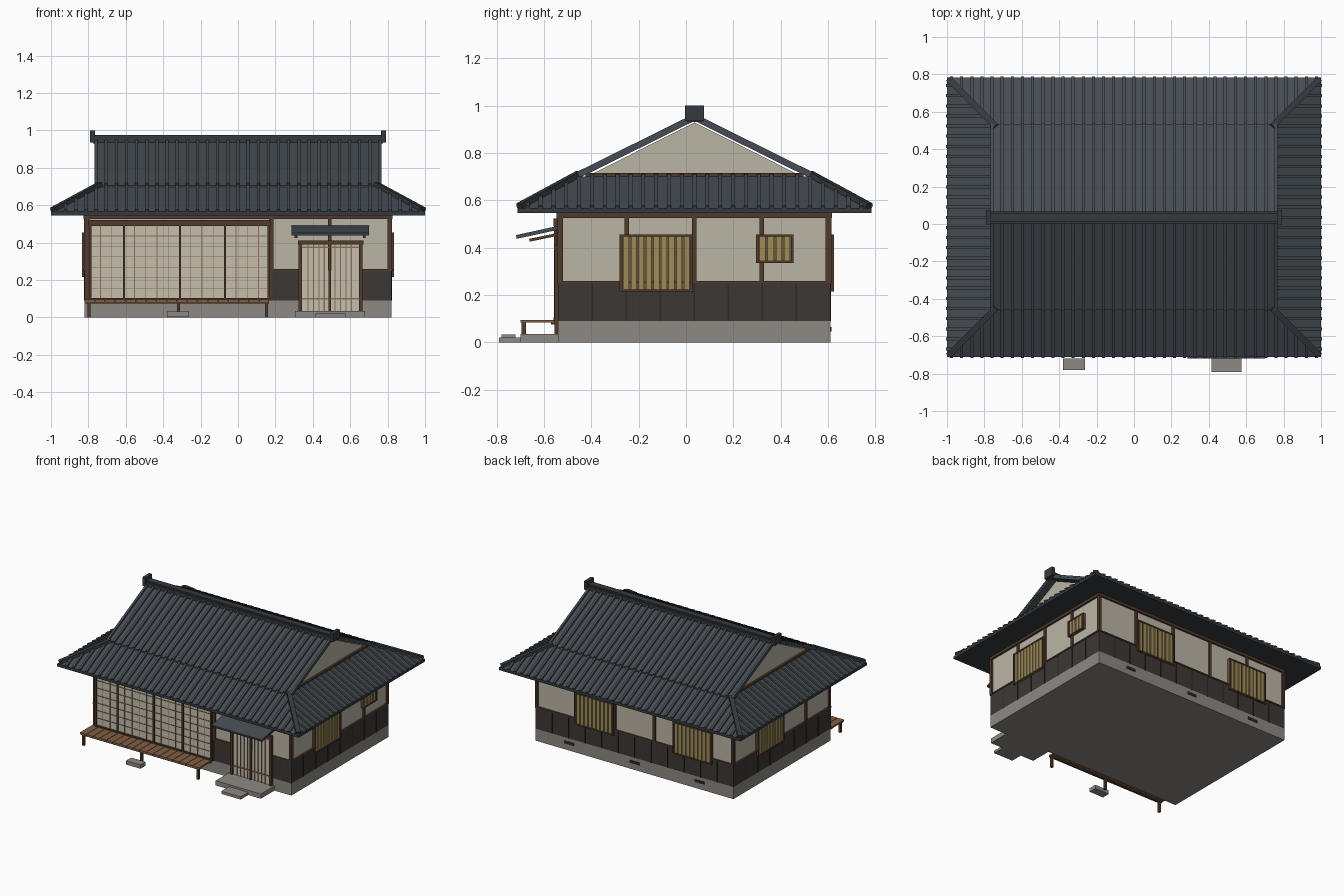
import bpy, bmesh
from mathutils import Vector

if "Cube" in bpy.data.objects:
    bpy.data.objects.remove(bpy.data.objects["Cube"])

YC = 0.036                    # depth centre of the house
XW, YF, YB = 0.82, -0.54, 0.61  # wall planes


def material(name, r, g, b):
    m = bpy.data.materials.new(name)
    m.diffuse_color = (r, g, b, 1)
    m.use_nodes = True
    m.node_tree.nodes["Principled BSDF"].inputs["Base Color"].default_value = m.diffuse_color
    return m


TILE = material("tile", .06, .072, .085)
TILE_DARK = material("tile_dark", .035, .042, .05)
PLASTER = material("plaster", .50, .46, .38)
PAPER = material("paper", .56, .52, .42)
STONE = material("stone", .27, .25, .225)
BOARD = material("dark_board", .045, .039, .035)
BATTEN = material("batten", .025, .022, .02)
WOOD = material("dark_wood", .085, .043, .025)
DECK = material("deck_wood", .22, .115, .055)
LATTICE = material("lattice_wood", .26, .16, .085)
SLAT = material("slat_wood", .34, .26, .10)
GAP = material("slat_gap", .15, .10, .04)


def finish(name, bm, mat):
    bmesh.ops.recalc_face_normals(bm, faces=bm.faces)
    me = bpy.data.meshes.new(name)
    bm.to_mesh(me)
    bm.free()
    me.materials.append(mat)
    bpy.context.collection.objects.link(bpy.data.objects.new(name, me))


def hexa(bm, v):
    """Six-sided solid from a bottom ring of four and a top ring of four."""
    v = [bm.verts.new(p) for p in v]
    for f in ((0, 1, 2, 3), (4, 5, 6, 7), (0, 1, 5, 4), (1, 2, 6, 5), (2, 3, 7, 6), (3, 0, 4, 7)):
        bm.faces.new([v[i] for i in f])


def ring(x0, x1, y0, y1, z):
    return [(x0, y0, z), (x1, y0, z), (x1, y1, z), (x0, y1, z)]


def boxes(name, mat, items):
    bm = bmesh.new()
    for x0, x1, y0, y1, z0, z1 in items:
        hexa(bm, ring(x0, x1, y0, y1, z0) + ring(x0, x1, y0, y1, z1))
    finish(name, bm, mat)


def bars(name, mat, items):
    """Sloped bars from p to q, resting on the line, w wide and h high."""
    bm = bmesh.new()
    for p, q, w, h in items:
        p, q = Vector(p), Vector(q)
        s = (q - p).cross(Vector((0, 0, 1))).normalized()
        n = s.cross(q - p).normalized() * h
        s *= w / 2
        base = [p - s, p + s, q + s, q - s]
        hexa(bm, base + [v + n for v in base])
    finish(name, bm, mat)


def prism(name, mat, profile, x0, x1):
    """Profile of (y, z) points extruded along x."""
    bm = bmesh.new()
    f = bm.faces.new([bm.verts.new((x0, y, z)) for y, z in profile])
    r = bmesh.ops.extrude_face_region(bm, geom=[f])
    bmesh.ops.translate(bm, vec=(x1 - x0, 0, 0), verts=[v for v in r["geom"] if isinstance(v, bmesh.types.BMVert)])
    finish(name, bm, mat)


def on_wall(side, u0, u1, z0, z1, d0, d1):
    """Box on a wall: u runs along the wall, d outwards from it."""
    if side == "front":
        return (u0, u1, YF - d1, YF - d0, z0, z1)
    if side == "back":
        return (u0, u1, YB + d0, YB + d1, z0, z1)
    if side == "left":
        return (-XW - d1, -XW - d0, u0, u1, z0, z1)
    return (XW + d0, XW + d1, u0, u1, z0, z1)


# Foundation, wall core and vents
boxes("foundation", STONE, [(-XW, XW, YF, YB, 0, .09)])
boxes("plaster_walls", PLASTER, [(-XW + .008, XW - .008, YF + .008, YB - .008, .09, .55)])
boxes("foundation_vents", BATTEN, [on_wall("back", x - .04, x + .04, .045, .065, -.01, .004) for x in (-.54, 0, .54)])

# Dark wainscot boards with battens
runs = [("front", .17, .33), ("front", .66, XW), ("back", -XW, XW), ("left", YF, YB), ("right", YF, YB)]
boxes("wainscot", BOARD, [on_wall(s, a, b, .09, .25, -.02, 0) for s, a, b in runs])
battens = []
for s, a, b in runs:
    n = max(1, round((b - a) / .14))
    battens += [on_wall(s, a + (b - a) * i / n - .003, a + (b - a) * i / n + .003, .09, .25, -.01, .003)
                for i in range(1, n)]
boxes("wainscot_battens", BATTEN, battens)

# Posts, sill rails and top beams
posts, rails = [], []
for s, us in (("back", (-.812, -.49, -.163, .163, .49, .812)), ("left", (-.532, -.25, .035, .32, .602)),
              ("right", (-.532, -.25, .035, .32, .602)), ("front", (.18, .49, .812))):
    posts += [on_wall(s, u - .009, u + .009, .25, .545, -.02, .004) for u in us]
    a, b = (YF, YB) if s in ("left", "right") else (-XW, XW)
    rails.append(on_wall(s, a, b, .525, .545, -.02, .006))
    if s != "front":
        rails.append(on_wall(s, a, b, .248, .258, -.02, .005))
rails += [on_wall("front", a, b, .248, .258, -.02, .005) for a, b in ((.17, .33), (.66, XW))]
posts += [on_wall("front", -XW, -.795, .09, .545, -.02, .006), on_wall("front", .165, .18, .09, .545, -.02, .006)]
boxes("wall_posts", WOOD, posts)
boxes("wall_rails", WOOD, rails)

# Slatted windows on the sides and back
frames, backs, slats = [], [], []
for s, u0, u1, z0, z1 in (("right", -.28, .03, .215, .455), ("right", .295, .455, .335, .455),
                          ("left", .025, .335, .215, .455), ("back", .165, .485, .215, .455),
                          ("back", -.645, -.325, .215, .455)):
    t = .011
    frames += [on_wall(s, u0, u1, z0, z0 + t, -.01, .015), on_wall(s, u0, u1, z1 - t, z1, -.01, .015),
               on_wall(s, u0, u0 + t, z0, z1, -.01, .015), on_wall(s, u1 - t, u1, z0, z1, -.01, .015)]
    backs.append(on_wall(s, u0, u1, z0, z1, -.01, .005))
    n = round((u1 - u0) / .036)
    w = (u1 - u0 - 2 * t) / n
    slats += [on_wall(s, u0 + t + w * (i + .12), u0 + t + w * (i + .88), z0, z1, 0, .012) for i in range(n)]
boxes("window_frames", WOOD, frames)
boxes("window_backs", GAP, backs)
boxes("window_slats", SLAT, slats)

# Front paper screens
boxes("screen_paper", PAPER, [on_wall("front", -.795, .17, .095, .495, -.01, .008)])
grid = [on_wall("front", -.795 + .0603 * i - .002, -.795 + .0603 * i + .002, .1, .495, 0, .012) for i in range(1, 16)]
grid += [on_wall("front", -.795, .17, .1 + .056 * i - .002, .1 + .056 * i + .002, 0, .012) for i in range(1, 7)]
boxes("screen_lattice", LATTICE, grid)
boxes("screen_stiles", WOOD, [on_wall("front", x - .006, x + .006, .095, .5, 0, .018)
                              for x in (-.79, -.61, -.31, -.07, .165)])
boxes("screen_rails", WOOD, [on_wall("front", -.8, .175, a, b, 0, .02) for a, b in ((.09, .104), (.49, .522))])

# Entrance door
boxes("door_paper", PAPER, [on_wall("front", .33, .66, .035, .4, -.01, .004)])
boxes("door_slats", LATTICE, [on_wall("front", .345 + .0291 * i - .003, .345 + .0291 * i + .003, .035, .39, 0, .01)
                              for i in range(1, 10)]
      + [on_wall("front", .335, .655, z, z + .008, 0, .011) for z in (.095, .37)])
boxes("door_frame", WOOD, [on_wall("front", x - w, x + w, .035, .41, 0, .016)
                           for x, w in ((.333, .009), (.49, .006), (.657, .009))]
      + [on_wall("front", .32, .67, .39, .41, 0, .018)])
boxes("door_step", STONE, [(.305, .68, -.70, YF, 0, .035)])
boxes("stepping_stones", STONE, [(.415, .575, -.79, -.70, 0, .02), (-.38, -.262, -.78, -.72, .003, .032)])

# Canopy above the door
bars("door_canopy", TILE, [((.493, -.715, .437), (.493, -.54, .475), .415, .016)])
bars("canopy_brackets", WOOD, [((x, -.66, .425), (x, -.54, .45), .015, .012) for x in (.31, .675)])

# Veranda
boxes("veranda_planks", DECK, [(-.82 + .055 * i, -.768 + .055 * i, -.70, -.545, .083, .095) for i in range(18)])
boxes("veranda_beams", WOOD, [(-.815, .165, -.693, -.677, .075, .084), (-.815, .165, -.57, -.55, .075, .084)])
boxes("veranda_legs", WOOD, [(x - .008, x + .008, -.694, -.676, 0, .083) for x in (-.797, -.318, .152)])

# Lower hipped skirt roof: solid with sloping sides
H, RUN, Z0, Z1 = .748, .26, .566, .70
bm = bmesh.new()
hexa(bm, ring(-1, 1, YC - H, YC + H, Z0)
     + ring(-1 + RUN, 1 - RUN, YC - H + RUN, YC + H - RUN, Z1))
finish("skirt_roof", bm, TILE)
boxes("eave_board", TILE_DARK, [(-1, 1, YC - H, YC + H, .546, Z0)])
ribs = []
P = .0542
for s in (-1, 1):
    for i in range(-18, 19):
        u = i * P
        t = min(RUN, 1 - abs(u))
        ribs.append(((u, YC + s * H, Z0), (u, YC + s * (H - t), Z0 + (Z1 - Z0) * t / RUN), .016, .012))
    for i in range(-13, 14):
        u = i * P
        t = min(RUN, H - abs(u))
        ribs.append(((s, YC + u, Z0), (s * (1 - t), YC + u, Z0 + (Z1 - Z0) * t / RUN), .016, .012))
bars("skirt_tile_ribs", TILE, ribs)
bars("hip_ridges", TILE_DARK, [((a * .988, YC + b * (H - .012), Z0), (a * .735, YC + b * (H - .265), Z1 + .003), .032, .022)
                               for a in (-1, 1) for b in (-1, 1)])

# Upper gabled roof
G = .765
prism("gable_walls", PLASTER, [(YC - .465, .695), (YC + .465, .695), (YC, .928)], -.72, .72)
prism("upper_roof", TILE, [(YC - .495, .690), (YC, .935), (YC + .495, .690),
                           (YC + .495, .706), (YC, .951), (YC - .495, .706)], -G, G)
bars("upper_tile_ribs", TILE, [((i * P, YC + s * .495, .706), (i * P, YC, .951), .016, .013)
                               for i in range(-14, 15) for s in (-1, 1)])
boxes("gable_beams", WOOD, [(min(s * .71, s * .735), max(s * .71, s * .735), YC - .46, YC + .46, .695, .714)
                            for s in (-1, 1)])

# Top ridge with end tiles
boxes("main_ridge", TILE_DARK, [(-.775, .775, YC - .032, YC + .032, .93, .965),
                                (-.775, .775, YC - .024, YC + .024, .965, .975)])
boxes("ridge_end_tiles", TILE_DARK, [(min(s * .765, s * .79), max(s * .765, s * .79), YC - .04, YC + .04, .935, 1.0)
                                     for s in (-1, 1)])
